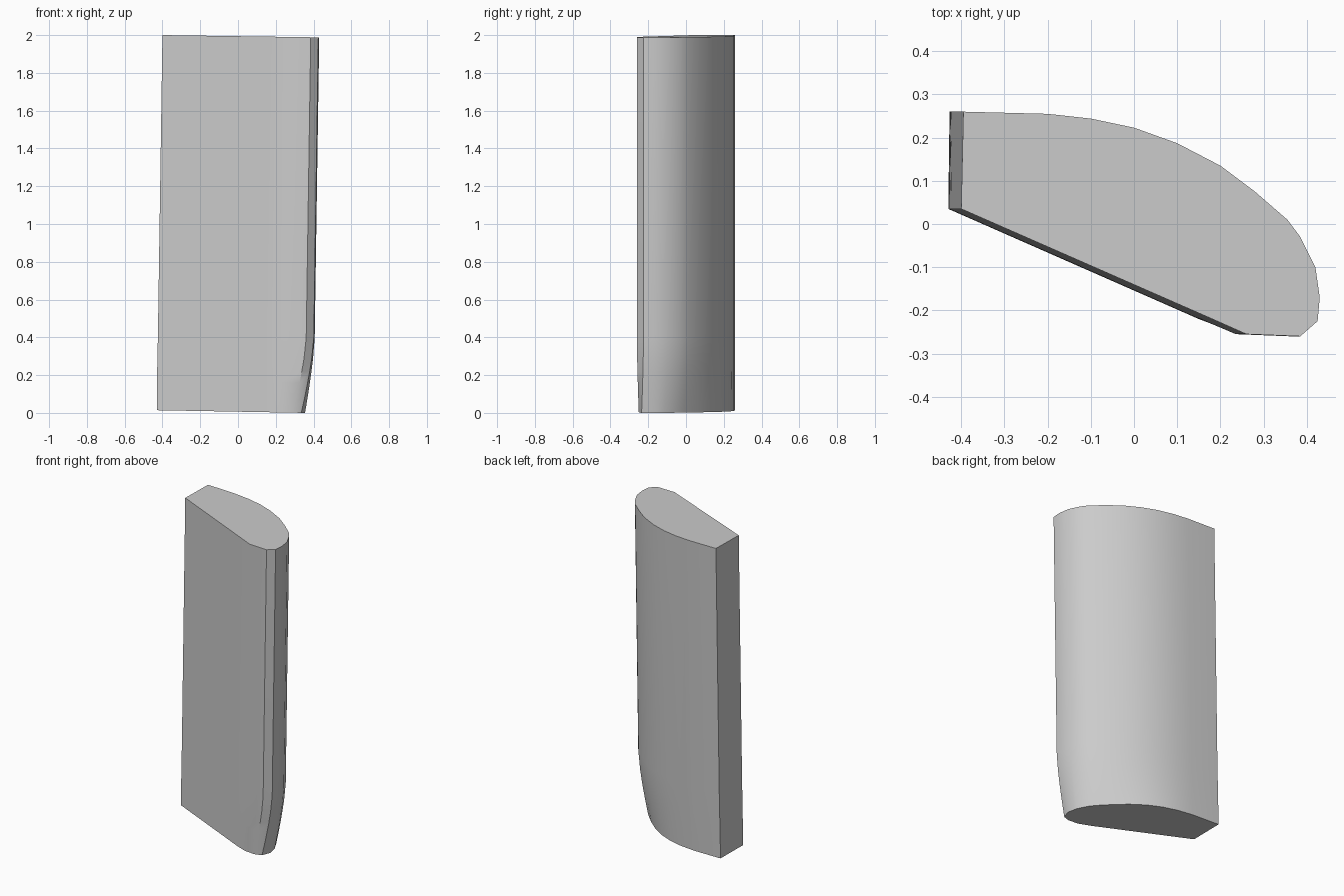
import bpy
import bmesh
import math
from mathutils import Vector

cube = bpy.data.objects.get("Cube")
if cube:
    bpy.data.objects.remove(cube, do_unlink=True)

# Plain grey material
grey = bpy.data.materials.new("light grey")
grey.use_nodes = True
colour = (0.6, 0.6, 0.6, 1)
grey.diffuse_color = colour
grey.node_tree.nodes["Principled BSDF"].inputs["Base Color"].default_value = colour

# Matching outlines of the upper end and the narrowed foot, anticlockwise
TOP = [(-0.4, 0.035), (0.17, -0.215), (0.26, -0.255), (0.385, -0.26),
       (0.425, -0.225), (0.43, -0.17), (0.42, -0.1), (0.385, -0.03),
       (0.355, 0.01), (0.28, 0.075), (0.2, 0.135), (0.1, 0.187),
       (0, 0.223), (-0.1, 0.244), (-0.2, 0.255), (-0.395, 0.26)]
FOOT = [(-0.43, 0.035), (0.15, -0.22), (0.22, -0.245), (0.29, -0.25),
        (0.335, -0.235), (0.355, -0.18), (0.342, -0.115), (0.308, -0.05),
        (0.275, -0.01), (0.205, 0.06), (0.135, 0.12), (0.05, 0.176),
        (-0.04, 0.216), (-0.135, 0.241), (-0.235, 0.254), (-0.427, 0.26)]
HEIGHT = 2.0
LEAN = 0.03
TAPER_START = 0.4


def section(z):
    """Outline at height z: a leaning column whose foot tapers in."""
    t = z / HEIGHT
    taper = max(0, 1 - z / TAPER_START) ** 1.5
    ring = []
    for (tx, ty), (fx, fy) in zip(TOP, FOOT):
        column = Vector((tx - LEAN * (1 - t), ty))
        p = column.lerp(Vector((fx, fy)), taper)
        low = 0.018 * (0.355 - p.x)
        high = -0.0145 * (p.x + 0.4)
        ring.append((p.x, p.y, z + low * (1 - t) + high * t))
    return ring


# Loft the column and close both ends
bm = bmesh.new()
levels = [0, 0.05, 0.1, 0.16, 0.22, 0.29, TAPER_START, HEIGHT]
rings = [[bm.verts.new(p) for p in section(z)] for z in levels]
count = len(TOP)
for lower, upper in zip(rings, rings[1:]):
    for i in range(count):
        j = (i + 1) % count
        bm.faces.new((lower[i], lower[j], upper[j], upper[i]))
bm.faces.new(rings[0][::-1])
bm.faces.new(rings[-1])
bmesh.ops.recalc_face_normals(bm, faces=bm.faces)

mesh = bpy.data.meshes.new("curved_column")
bm.to_mesh(mesh)
bm.free()
mesh.materials.append(grey)
column = bpy.data.objects.new("curved_column", mesh)
bpy.context.collection.objects.link(column)

# Smooth sides with crisp corners
bpy.ops.object.select_all(action="DESELECT")
column.select_set(True)
bpy.context.view_layer.objects.active = column
bpy.ops.object.shade_smooth_by_angle(angle=math.radians(35))
